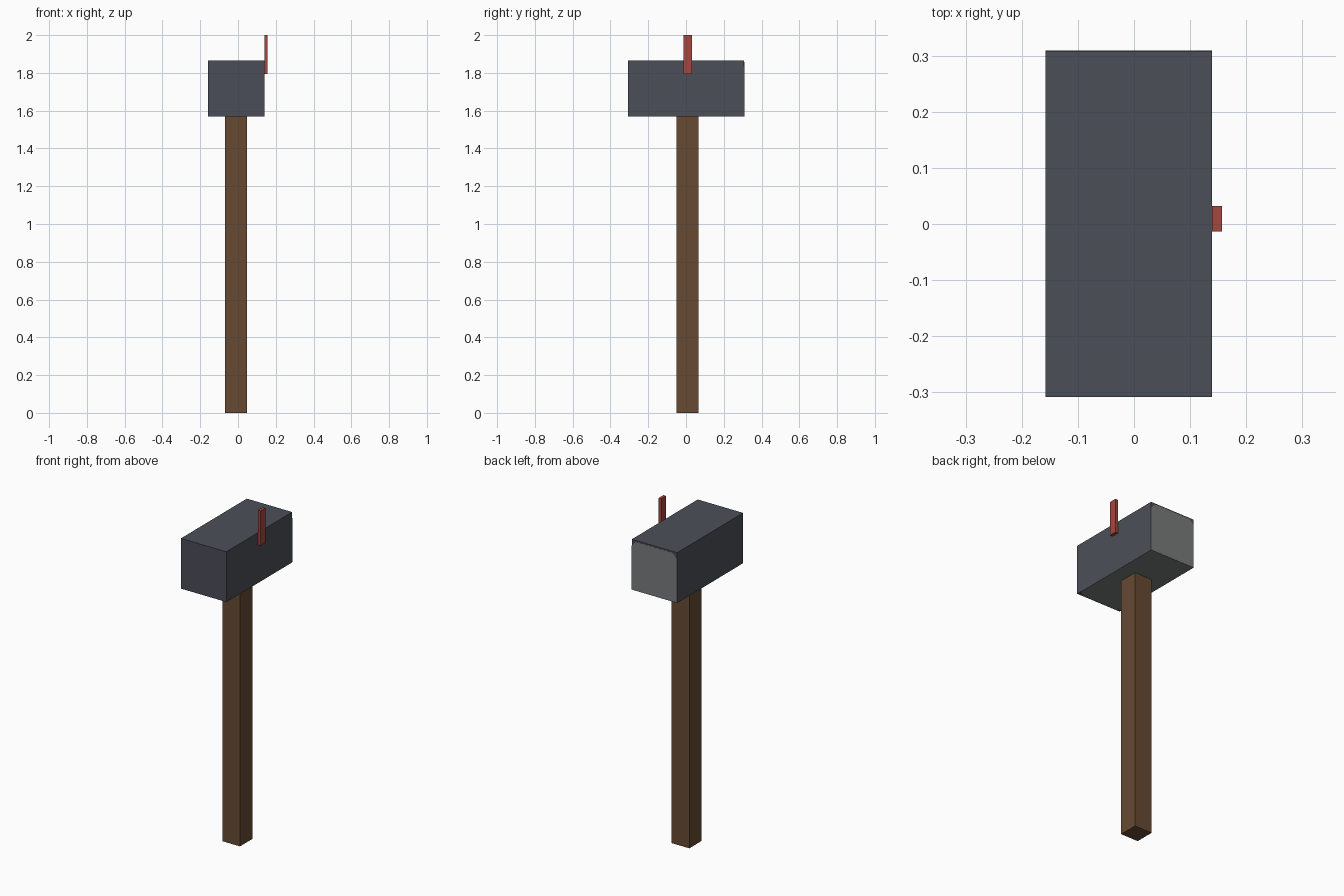
import bpy, bmesh

if "Cube" in bpy.data.objects:
    bpy.data.objects.remove(bpy.data.objects["Cube"])


def material(name, hex_code):
    def lin(c):
        return c / 12.92 if c <= 0.04045 else ((c + 0.055) / 1.055) ** 2.4
    m = bpy.data.materials.new(name)
    m.diffuse_color = [lin(int(hex_code[i:i + 2], 16) / 255) for i in (0, 2, 4)] + [1]
    m.use_nodes = True
    m.node_tree.nodes["Principled BSDF"].inputs["Base Color"].default_value = m.diffuse_color
    return m


def make_object(name, bm, mats):
    bmesh.ops.recalc_face_normals(bm, faces=bm.faces)
    mesh = bpy.data.meshes.new(name)
    bm.to_mesh(mesh)
    bm.free()
    for m in mats:
        mesh.materials.append(m)
    ob = bpy.data.objects.new(name, mesh)
    bpy.context.collection.objects.link(ob)
    return ob


def box(name, lo, hi, mats):
    bm = bmesh.new()
    bmesh.ops.create_cube(bm, size=1)
    for v in bm.verts:
        v.co = [(a + b) / 2 + c * (b - a) for a, b, c in zip(lo, hi, v.co)]
    return make_object(name, bm, mats)


def plate(name, points, offset, mats):
    """Thin prism: a flat outline pushed out by a small offset."""
    bm = bmesh.new()
    face = bm.faces.new([bm.verts.new(p) for p in points])
    ext = bmesh.ops.extrude_face_region(bm, geom=[face], use_keep_orig=True)
    for e in ext["geom"]:
        if isinstance(e, bmesh.types.BMVert):
            e.co = [c + d for c, d in zip(e.co, offset)]
    return make_object(name, bm, mats)


wood = material("brown wood", "664A33")
steel = material("dark steel", "4B4F57")
door = material("blue grey door", "4B4D58")
pale = material("pale grey metal", "797B7C")
red = material("red flag", "A5473E")

X0, X1, Y, Z0, Z1 = -0.158, 0.139, 0.308, 1.569, 1.866

# Post
box("post", (-0.068, -0.050, 0), (0.048, 0.066, Z0 + 0.002), [wood])

# Mailbox body, with the front face coloured as the door
body = box("mailbox_body", (X0, -Y, Z0), (X1, Y, Z1), [steel, door])
for p in body.data.polygons:
    p.material_index = 1 if p.normal.y < -0.5 else 0

# Pale back panel with clipped top corners
c, t = 0.028, 0.008
plate("back_panel",
      [(X0, Y, Z0), (X1, Y, Z0), (X1, Y, Z1 - c - t), (X1 - c, Y, Z1 - t),
       (X0 + c, Y, Z1 - t), (X0, Y, Z1 - c - t)], (0, 0.001, 0), [pale])

# Pale underside with clipped front corners
plate("underside_panel",
      [(X0, Y, Z0), (X1, Y, Z0), (X1, -Y + c + t, Z0), (X1 - c, -Y + t, Z0),
       (X0 + c, -Y + t, Z0), (X0, -Y + c + t, Z0)], (0, 0, -0.001), [pale])

# Signal flag on the right side
box("flag", (X1, -0.013, 1.794), (0.157, 0.032, 2.0), [red])
